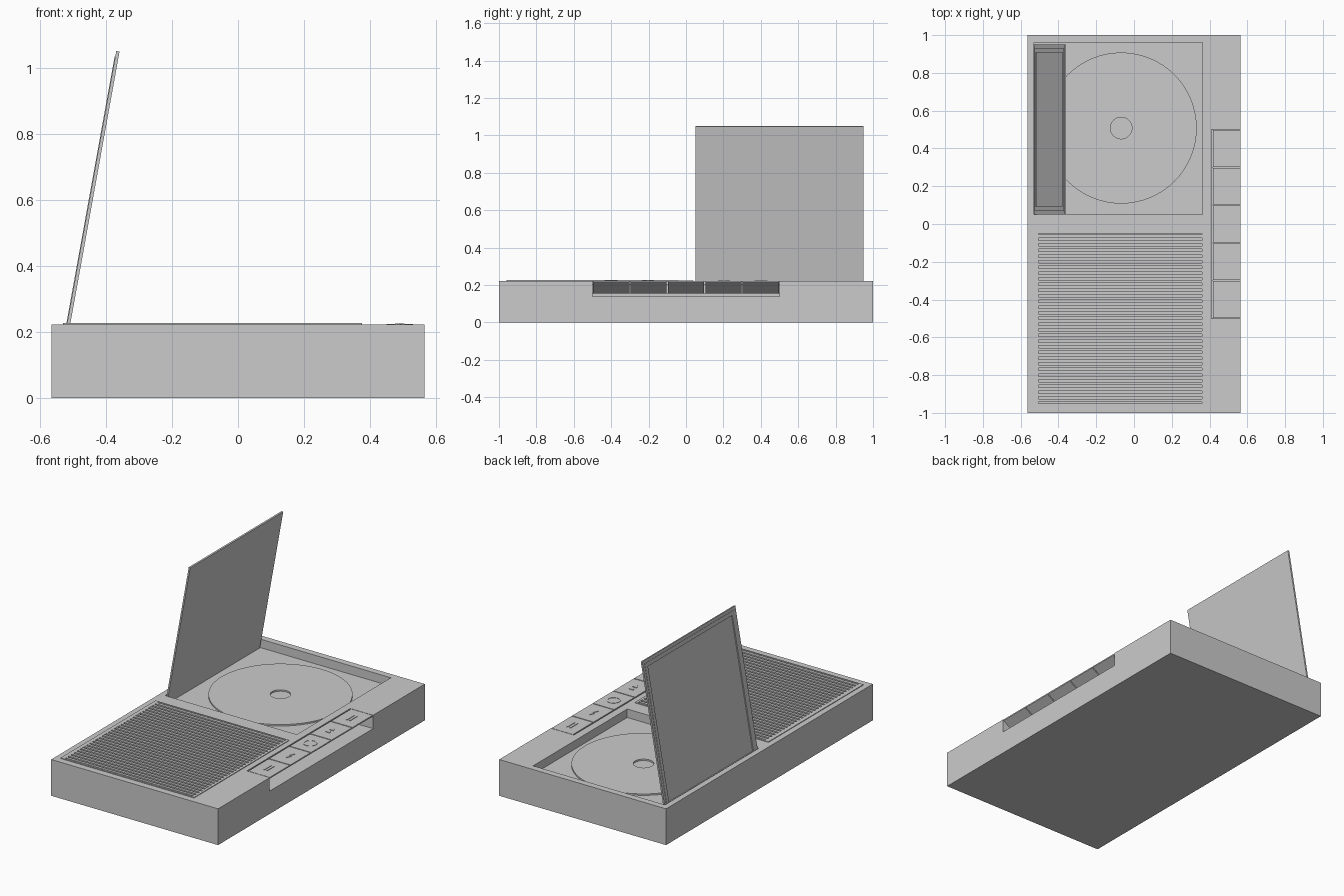
import bpy, bmesh, math
from mathutils import Matrix, Vector

if "Cube" in bpy.data.objects:
    bpy.data.objects.remove(bpy.data.objects["Cube"])

grey = bpy.data.materials.new("plain_grey")
grey.diffuse_color = (0.6, 0.6, 0.6, 1)
grey.use_nodes = True
grey.node_tree.nodes["Principled BSDF"].inputs["Base Color"].default_value = grey.diffuse_color
TOP = 0.222


def finish(name, bm):
    bmesh.ops.recalc_face_normals(bm, faces=bm.faces)
    me = bpy.data.meshes.new(name)
    bm.to_mesh(me)
    bm.free()
    me.materials.append(grey)
    ob = bpy.data.objects.new(name, me)
    bpy.context.collection.objects.link(ob)
    return ob


def add_box(bm, x0, x1, y0, y1, z0, z1):
    m = Matrix.Translation(((x0 + x1) / 2, (y0 + y1) / 2, (z0 + z1) / 2))
    m = m @ Matrix.Diagonal((x1 - x0, y1 - y0, z1 - z0, 1))
    bmesh.ops.create_cube(bm, size=1, matrix=m)


def box(name, *dims):
    bm = bmesh.new()
    add_box(bm, *dims)
    return finish(name, bm)


def add_prism(bm, pts, offset):
    f = bm.faces.new([bm.verts.new(p) for p in pts])
    ext = bmesh.ops.extrude_face_region(bm, geom=[f])["geom"]
    bmesh.ops.translate(bm, vec=offset, verts=[v for v in ext if isinstance(v, bmesh.types.BMVert)])


def add_lathe(bm, profile, cx, cy, n=64):
    # closed ring of revolution from (radius, z) points
    rings = [[bm.verts.new((cx + r * math.cos(2 * math.pi * i / n), cy + r * math.sin(2 * math.pi * i / n), z))
              for i in range(n)] for r, z in profile]
    for a, b in zip(rings, rings[1:] + rings[:1]):
        for i in range(n):
            j = (i + 1) % n
            bm.faces.new((a[i], a[j], b[j], b[i]))


# Case with disc well, speaker recess and key notch
case = box("case", -0.565, 0.565, -1, 1, 0, TOP)
cutters = [box("well_cutter", -0.53, 0.363, 0.05, 0.96, 0.17, 0.3),
           box("speaker_cutter", -0.505, 0.36, -0.95, -0.05, 0.212, 0.3),
           box("key_cutter", 0.41, 0.7, -0.5, 0.5, 0.14, 0.3)]
for c in cutters:
    mod = case.modifiers.new(c.name, 'BOOLEAN')
    mod.object = c
    mod.operation = 'DIFFERENCE'
    mod.solver = 'EXACT'
    c.hide_render = True
    c.hide_viewport = True

# Disc with centre hole
bm = bmesh.new()
add_lathe(bm, [(0.057, 0.169), (0.4, 0.169), (0.4, 0.179), (0.057, 0.179)], -0.068, 0.508)
disc = finish("disc", bm)

# Speaker grille: thin rim and slats
bm = bmesh.new()
add_box(bm, -0.53, -0.505, -0.96, -0.04, TOP - 0.01, 0.226)
add_box(bm, 0.36, 0.375, -0.96, -0.04, TOP - 0.01, 0.226)
add_box(bm, -0.505, 0.36, -0.96, -0.95, TOP - 0.01, 0.226)
add_box(bm, -0.505, 0.36, -0.05, -0.04, TOP - 0.01, 0.226)
N = 30
step = 0.9 / N
for i in range(N):
    y = -0.95 + (i + 0.5) * step
    add_box(bm, -0.505, 0.36, y - step * 0.28, y + step * 0.28, 0.211, 0.2255)
finish("speaker_grille", bm)

# Open lid, hinged at the left side of the well, with a recessed outer panel
bm = bmesh.new()
L, T = 0.89, 0.012
add_box(bm, 0, T * 0.5, 0.05, 0.95, 0, L)
for a, b, h in ((0.0, 0.018, 0.004), (0.018, 0.042, T * 0.5)):
    for y0, y1, z0, z1 in ((0.05 + a, 0.05 + b, a, L - a), (0.95 - b, 0.95 - a, a, L - a),
                           (0.05 + b, 0.95 - b, a, b), (0.05 + b, 0.95 - b, L - b, L - a)):
        add_box(bm, -h, 0, y0, y1, z0, z1)
lid = finish("lid", bm)
lid.location = (-0.523, 0, 0.174)
lid.rotation_euler = (0, math.atan2(0.15, 0.83), 0)

# Five wedge-shaped keys with sloping fronts
for i in range(5):
    y0 = -0.5 + 0.2 * i + 0.003
    bm = bmesh.new()
    prof = [(0.418, TOP), (0.563, TOP), (0.563, TOP - 0.008), (0.47, 0.155), (0.418, 0.155)]
    add_prism(bm, [(x, y0, z) for x, z in prof], Vector((0, 0.194, 0)))
    finish(f"key_{i + 1}", bm)
box("key_back", 0.405, 0.419, -0.5, 0.5, 0.155, 0.205)

# Raised key symbols
bm = bmesh.new()
Z, H = TOP - 0.001, Vector((0, 0, 0.004))
add_lathe(bm, [(0.033, Z), (0.04, Z), (0.04, Z + 0.003), (0.033, Z + 0.003)], 0.49, 0, 32)
for s in (-1, 1):
    for k in (0.17, 0.205):
        add_prism(bm, [(0.475, s * k, Z), (0.505, s * k, Z), (0.49, s * (k + 0.03), Z)], H)
    for x in (0.48, 0.5):
        add_box(bm, x - 0.004, x + 0.004, s * 0.4 - 0.035, s * 0.4 + 0.035, Z, Z + 0.004)
finish("key_symbols", bm)
